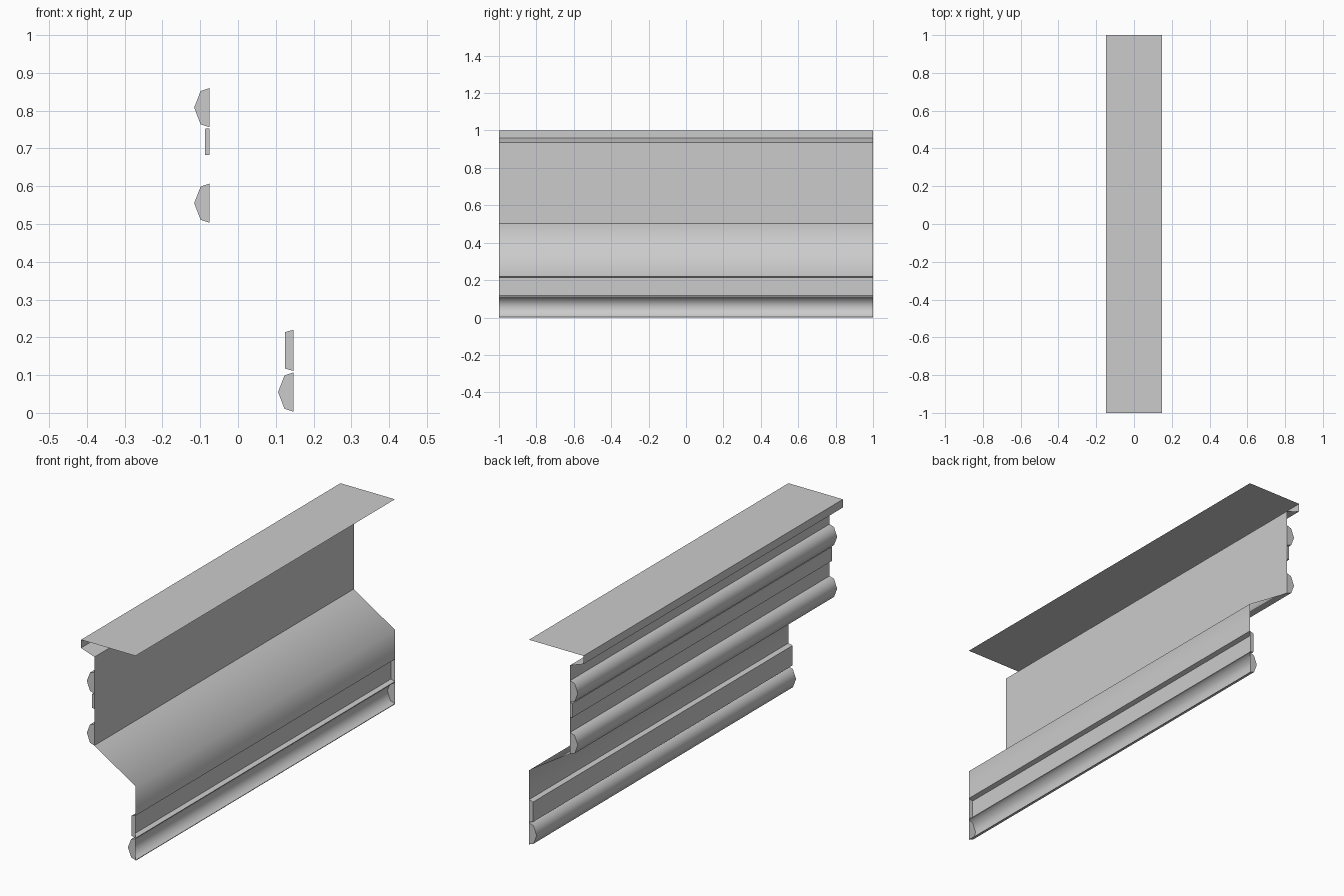
import bpy
import bmesh
import math

cube = bpy.data.objects.get("Cube")
if cube:
    bpy.data.objects.remove(cube, do_unlink=True)

HALF_LENGTH = 1.0
BACK_X, FRONT_X = -0.075, 0.147   # planes of the upper wall and the lower skirt

grey = bpy.data.materials.new("plain grey")
grey.use_nodes = True
colour = (0.6, 0.6, 0.6, 1)
grey.diffuse_color = colour
grey.node_tree.nodes["Principled BSDF"].inputs["Base Color"].default_value = colour


def extrude_profile(name, points, caps=(), closed=False):
    """Sweep an (x, z) profile along y; caps lists point ranges filled at both ends."""
    bm = bmesh.new()
    ends = [[bm.verts.new((x, y, z)) for x, z in points]
            for y in (-HALF_LENGTH, HALF_LENGTH)]
    near, far = ends
    count = len(points)
    for i in range(count if closed else count - 1):
        j = (i + 1) % count
        bm.faces.new((near[i], near[j], far[j], far[i]))
    for start, stop in caps:
        for ring in ends:
            bm.faces.new(ring[start:stop])
    bmesh.ops.recalc_face_normals(bm, faces=bm.faces)
    mesh = bpy.data.meshes.new(name)
    bm.to_mesh(mesh)
    bm.free()
    obj = bpy.data.objects.new(name, mesh)
    mesh.materials.append(grey)
    bpy.context.collection.objects.link(obj)
    bpy.ops.object.select_all(action='DESELECT')
    obj.select_set(True)
    bpy.context.view_layer.objects.active = obj
    bpy.ops.object.shade_smooth_by_angle(angle=math.radians(60))
    return obj


def bead(x, z):
    """Rounded bead bulging towards -x, listed from top to bottom."""
    return [(x, z + 0.052), (x - 0.024, z + 0.044), (x - 0.041, z),
            (x - 0.024, z - 0.044), (x, z - 0.052)]


def band(x, top, bottom, depth, lip):
    """Flat raised band with bevelled lips, listed from top to bottom."""
    return [(x, top), (x - depth, top - lip), (x - depth, bottom + lip), (x, bottom)]


# Top ledge, its short hanging lip and the upper wall
extrude_profile("ledge_and_wall", [
    (0.147, 1.0), (-0.147, 1.0), (-0.147, 0.96), (BACK_X, 0.935), (BACK_X, 0.503)])

# Mouldings on the back of the upper wall
for name, profile in (
        ("upper_bead", bead(BACK_X, 0.808)),
        ("middle_band", band(BACK_X, 0.753, 0.682, 0.012, 0.001)),
        ("lower_bead", bead(BACK_X, 0.555))):
    extrude_profile(name, profile, [(0, len(profile))], closed=True)

# Sloped skirt, pressed into a band and a bead that are open to the front
skirt = [(BACK_X, 0.503), (FRONT_X, 0.363)]
skirt += band(FRONT_X, 0.22, 0.111, 0.022, 0.006)
skirt += bead(FRONT_X, 0.055)
skirt.append((FRONT_X, 0.0))
extrude_profile("sloped_skirt", skirt, [(2, 6), (6, 11)])
